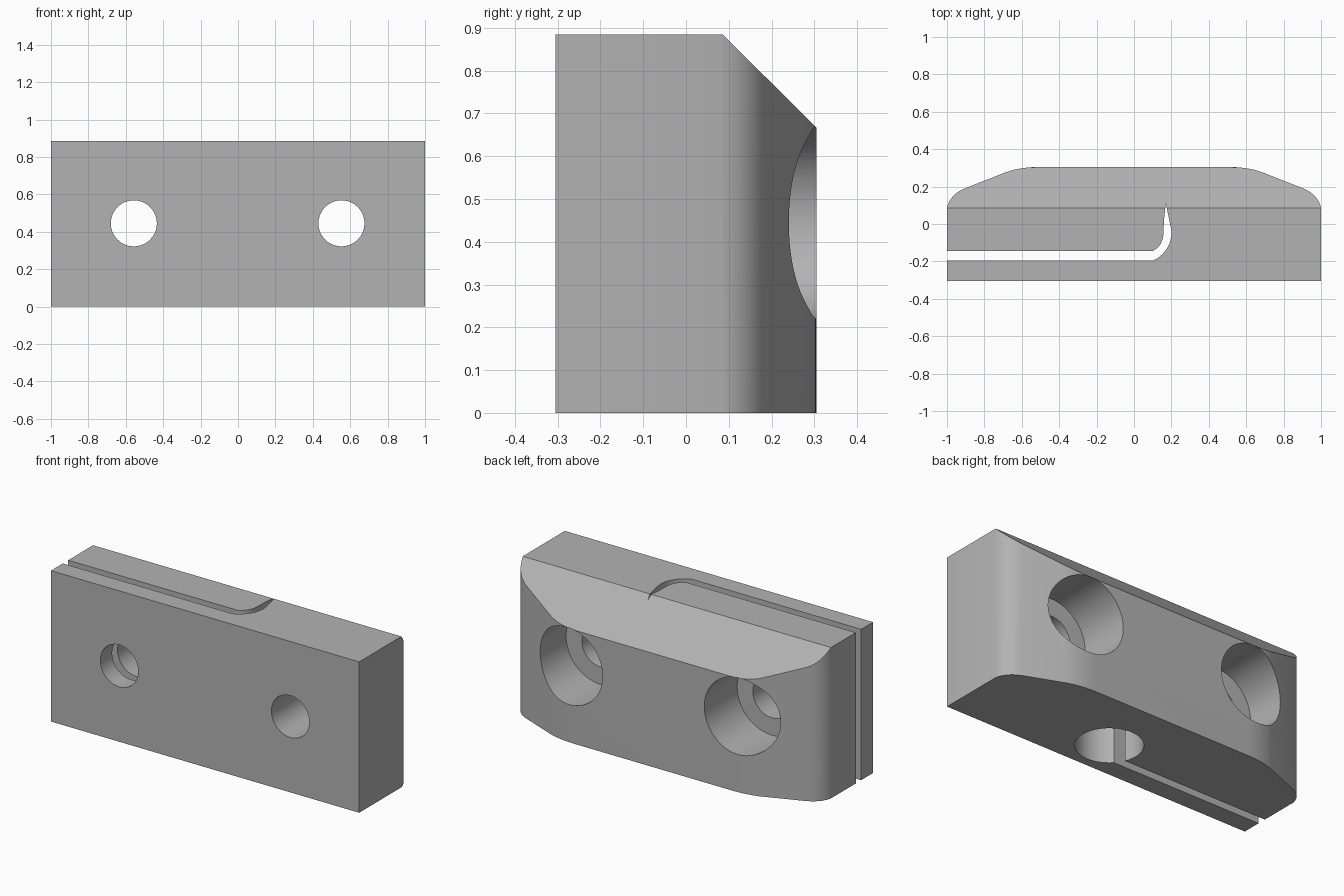
import bpy, math
from mathutils import Matrix, Vector

if "Cube" in bpy.data.objects:
    bpy.data.objects.remove(bpy.data.objects["Cube"])

HEIGHT, HALF_DEPTH, SHOULDER = 0.885, 0.305, 0.085

grey = bpy.data.materials.new("plain grey")
grey.use_nodes = True
grey.diffuse_color = (0.45, 0.45, 0.45, 1)
grey.node_tree.nodes["Principled BSDF"].inputs["Base Color"].default_value = (0.45, 0.45, 0.45, 1)


def prism(name, outline, start, end, matrix=Matrix()):
    """Extrude a 2D outline along z, then place it."""
    n = len(outline)
    verts = [matrix @ Vector((x, y, z)) for z in (start, end) for x, y in outline]
    faces = [list(range(n))[::-1], list(range(n, 2 * n))]
    faces += [[i, (i + 1) % n, n + (i + 1) % n, n + i] for i in range(n)]
    mesh = bpy.data.meshes.new(name)
    mesh.from_pydata(verts, [], faces)
    mesh.materials.append(grey)
    obj = bpy.data.objects.new(name, mesh)
    bpy.context.collection.objects.link(obj)
    return obj


def circle(x, y, r, n=64):
    return [(x + r * math.cos(math.tau * i / n), y + r * math.sin(math.tau * i / n)) for i in range(n)]


def bend(a, b, c, n=10):
    """Quadratic curve from a to c, pulled toward b."""
    a, b, c = Vector(a), Vector(b), Vector(c)
    return [tuple(a * (1 - t) ** 2 + b * 2 * t * (1 - t) + c * t * t) for t in (i / n for i in range(n + 1))]


def cut(target, cutter):
    mod = target.modifiers.new("cut", "BOOLEAN")
    mod.operation, mod.solver, mod.object = "DIFFERENCE", "EXACT", cutter
    bpy.context.view_layer.objects.active = target
    bpy.ops.object.modifier_apply(modifier=mod.name)
    bpy.data.objects.remove(cutter)


# Main block with rounded corners and sloping back shoulders
side = [(1, -HALF_DEPTH)]
side += bend((1, SHOULDER), (0.985, 0.155), (0.91, 0.188))
side += bend((0.69, 0.275), (0.61, HALF_DEPTH), (0.5, HALF_DEPTH))
block = prism("clamp_block", side + [(-x, y) for x, y in reversed(side)], 0, HEIGHT)

# Chamfer along the top back edge, outline in y and z
along_x = Matrix(((0, 0, 1, 0), (1, 0, 0, 0), (0, 1, 0, 0), (0, 0, 0, 1)))
drop = 0.218
chamfer = [(SHOULDER - 0.1, HEIGHT + 0.1 * drop / 0.22), (HALF_DEPTH + 0.1, HEIGHT - drop - 0.1 * drop / 0.22),
           (HALF_DEPTH + 0.1, HEIGHT + 0.2)]
cut(block, prism("chamfer_cutter", chamfer, -1.2, 1.2, along_x))

# Bolt holes with wide counterbores opening at the back
along_y = Matrix(((1, 0, 0, 0), (0, 0, 1, 0), (0, 1, 0, 0), (0, 0, 0, 1)))
for x in (-0.557, 0.553):
    for radius, start in ((0.123, -0.5), (0.225, 0.0)):
        hole = prism("bolt_cutter", circle(x, 0.445, radius), start, 0.5, along_y)
        hole.data.flip_normals()
        cut(block, hole)

# Long slot from the right end, hooking toward the back to a point
slot = [(-1.2, -0.145), (-1.2, -0.195)]
slot += bend((0.1, -0.195), (0.145, -0.18), (0.18, -0.125), 8)
slot += bend((0.18, -0.125), (0.21, -0.07), (0.195, -0.01), 8)[1:]
slot += [(0.17, 0.11), (0.16, 0.02)]
slot += bend((0.158, -0.04), (0.158, -0.115), (0.1, -0.145), 10)
cut(block, prism("slot_cutter", slot, -0.1, 1))

# Round pocket in the underside
cut(block, prism("pocket_cutter", circle(0.103, -0.075, 0.178), -0.1, 0.44))

bpy.ops.object.select_all(action="DESELECT")
block.select_set(True)
bpy.context.view_layer.objects.active = block
bpy.ops.object.shade_smooth_by_angle(angle=math.radians(25))
